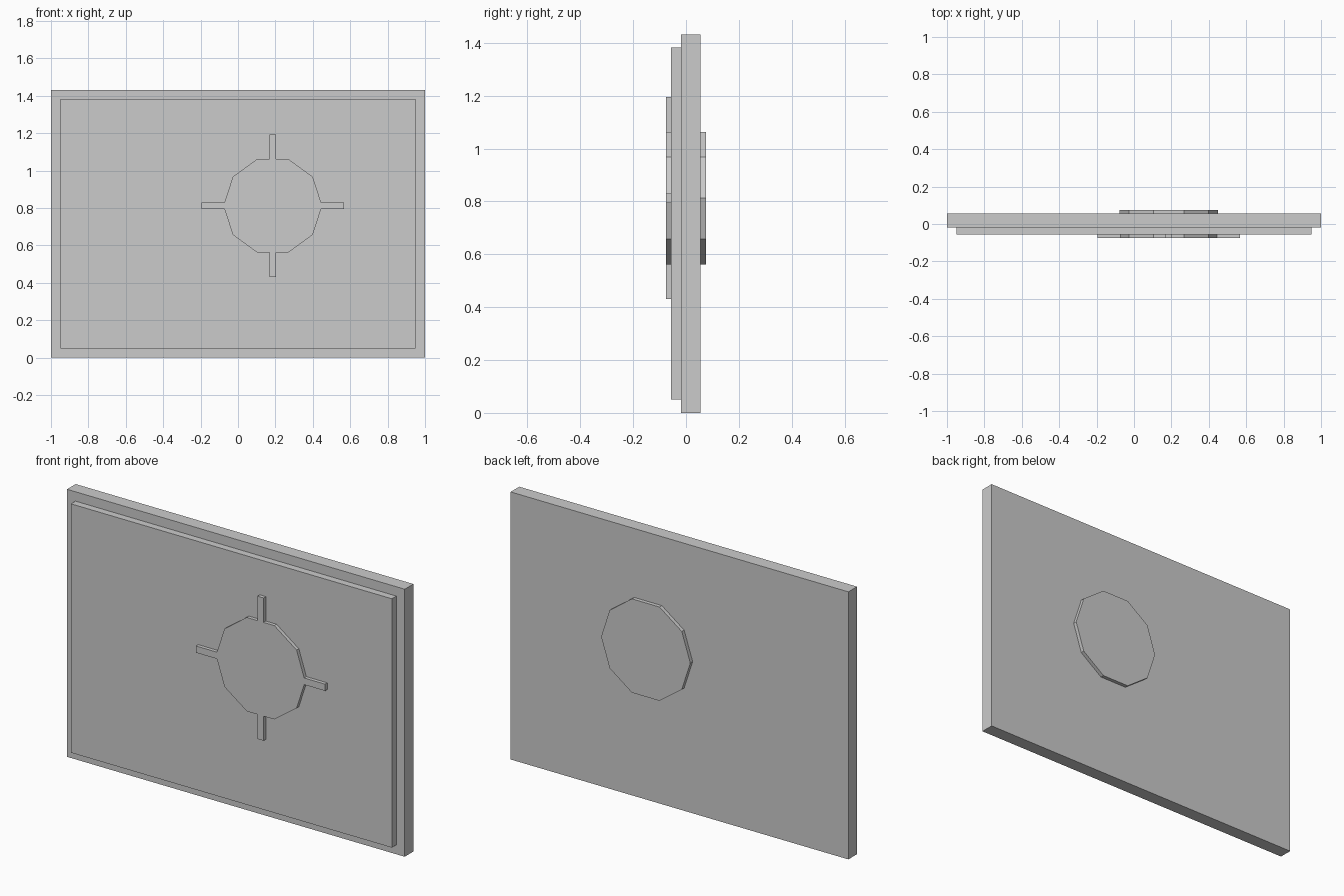
import bpy
import math

cube = bpy.data.objects.get("Cube")
if cube:
    bpy.data.objects.remove(cube, do_unlink=True)

# Single plain grey material
grey = bpy.data.materials.new("light_grey")
grey.use_nodes = True
colour = (0.6, 0.6, 0.6, 1.0)
grey.diffuse_color = colour
grey.node_tree.nodes["Principled BSDF"].inputs["Base Color"].default_value = colour


def finish(name):
    obj = bpy.context.object
    obj.name = name
    bpy.ops.object.transform_apply(location=False, rotation=True, scale=True)
    obj.data.materials.append(grey)
    return obj


def box(name, x, y, z):
    """Box from (min, max) ranges on each axis."""
    ranges = (x, y, z)
    bpy.ops.mesh.primitive_cube_add(size=1, location=[(a + b) / 2 for a, b in ranges])
    bpy.context.object.scale = [b - a for a, b in ranges]
    return finish(name)


HEIGHT = 1.432
BORDER = 0.05
FRONT, BACK = -0.075, 0.075
CX, CZ = 0.186, 0.812      # centre of the round boss
RADIUS = 0.264
ARM, HALF = 0.382, 0.018   # reach and half width of the cross bars

# Main slab and the raised panel on its front
box("back_slab", (-1, 1), (-0.018, 0.055), (0, HEIGHT))
box("front_panel", (BORDER - 1, 1 - BORDER), (-0.056, -0.018), (BORDER, HEIGHT - BORDER))

# Ten-sided disc passing through the slab, with a corner pointing along x
bpy.ops.mesh.primitive_cylinder_add(
    vertices=10, radius=RADIUS, depth=BACK - FRONT,
    location=(CX, 0, CZ), rotation=(math.pi / 2, 0, math.pi / 2))
disc = bpy.context.object
disc.rotation_euler = (math.pi / 2, math.pi / 2, 0)
finish("round_boss")

# Four pointer bars around the disc, on the front only
inner = RADIUS * 0.9
for side, s in (("right", -1), ("left", 1)):
    span = sorted((CX + s * inner, CX + s * ARM))
    box(side + "_bar", span, (FRONT, -0.05), (CZ - HALF, CZ + HALF))
for side, s in (("lower", -1), ("upper", 1)):
    span = sorted((CZ + s * inner, CZ + s * ARM))
    box(side + "_bar", (CX - HALF, CX + HALF), (FRONT, -0.05), span)
